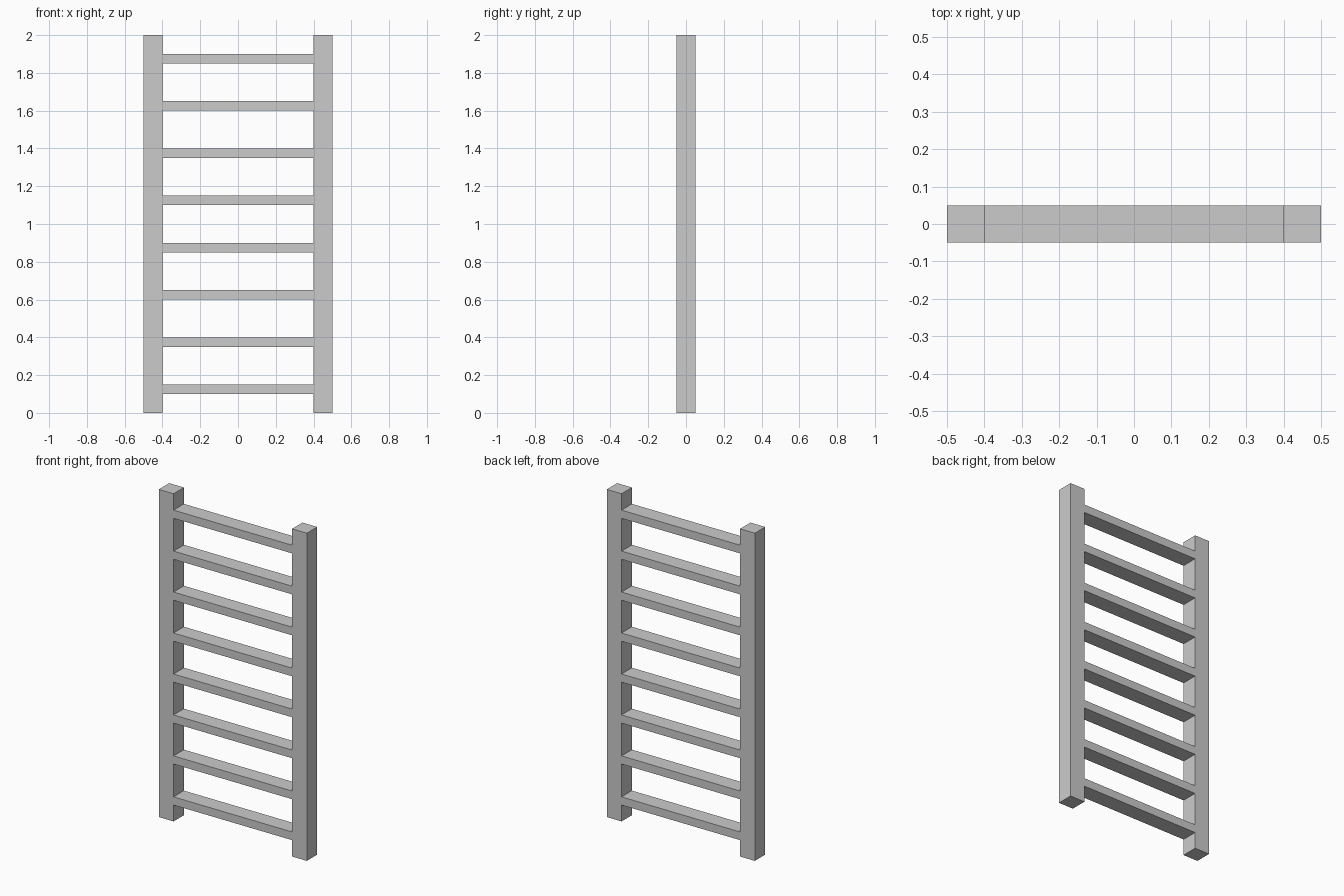
import bpy

if "Cube" in bpy.data.objects:
    bpy.data.objects.remove(bpy.data.objects["Cube"])


def box(name, x, z, size):
    """Box centred on y = 0, with its centre at (x, z)."""
    bpy.ops.mesh.primitive_cube_add(size=1, location=(x, 0, z))
    obj = bpy.context.object
    obj.name = name
    obj.scale = size
    bpy.ops.object.transform_apply(location=False, rotation=False, scale=True)
    return obj


DEPTH = 0.10

# Upright side rails
for side, x in (("left", -0.45), ("right", 0.45)):
    box(f"{side}_rail", x, 1.0, (0.10, DEPTH, 2.0))

# Eight evenly spaced rungs, flush with the rails
for i in range(8):
    box(f"rung_{i + 1}", 0, 0.125 + 0.25 * i, (0.80, DEPTH, 0.05))
